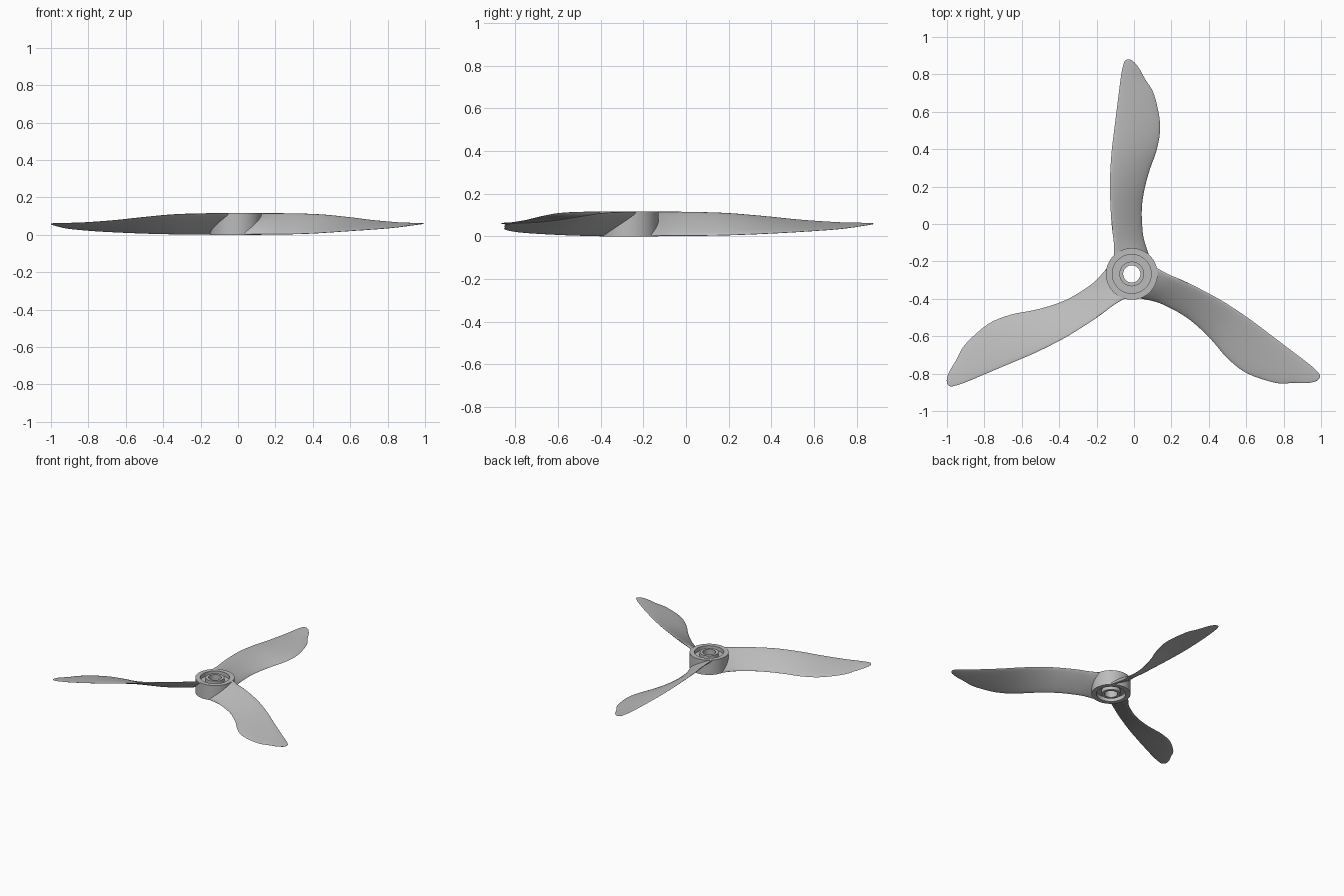
import bpy, math
from mathutils import Matrix, Vector

cube = bpy.data.objects.get("Cube")
if cube:
    bpy.data.objects.remove(cube)

CENTRE = Vector((-0.012, -0.267, 0))
HEIGHT = 0.115
HUB_R = 0.138

metal = bpy.data.materials.new("plain grey")
metal.use_nodes = True
grey = (0.5, 0.5, 0.5, 1)
metal.diffuse_color = grey
metal.node_tree.nodes["Principled BSDF"].inputs["Base Color"].default_value = grey


def add_part(name, verts, faces, angle):
    mesh = bpy.data.meshes.new(name)
    mesh.from_pydata(verts, [], faces)
    mesh.materials.append(metal)
    part = bpy.data.objects.new(name, mesh)
    bpy.context.collection.objects.link(part)
    part.location = CENTRE
    bpy.ops.object.select_all(action="DESELECT")
    part.select_set(True)
    bpy.context.view_layer.objects.active = part
    bpy.ops.object.mode_set(mode="EDIT")
    bpy.ops.mesh.select_all(action="SELECT")
    bpy.ops.mesh.normals_make_consistent(inside=False)
    bpy.ops.object.mode_set(mode="OBJECT")
    bpy.ops.object.shade_smooth_by_angle(angle=math.radians(angle))
    return part


# Hub: turned ring with a groove in both ends and a through bore
def make_hub(steps=72, groove=0.03):
    half = [(0.046, 0), (0.066, 0), (0.066, groove), (0.104, groove),
            (0.104, 0), (HUB_R, 0)]
    profile = half + [(r, HEIGHT - z) for r, z in reversed(half)]
    n = len(profile)
    verts = [(r * math.cos(2 * math.pi * i / steps),
              r * math.sin(2 * math.pi * i / steps), z)
             for i in range(steps) for r, z in profile]
    faces = [(i * n + j, i * n + (j + 1) % n,
              (i + 1) % steps * n + (j + 1) % n, (i + 1) % steps * n + j)
             for i in range(steps) for j in range(n)]
    add_part("hub", verts, faces, 35)


# Blade stations: radius, high edge x, low edge x, high z, low z, thickness
STATIONS = [
    (0.125, -0.095, 0.098, 0.112, 0.003, 0.040),
    (0.19, -0.096, 0.066, 0.113, 0.003, 0.032),
    (0.27, -0.108, 0.055, 0.113, 0.003, 0.028),
    (0.37, -0.114, 0.055, 0.111, 0.004, 0.026),
    (0.47, -0.117, 0.072, 0.107, 0.006, 0.024),
    (0.56, -0.114, 0.097, 0.100, 0.009, 0.022),
    (0.67, -0.106, 0.135, 0.090, 0.014, 0.020),
    (0.80, -0.090, 0.152, 0.077, 0.021, 0.017),
    (0.96, -0.070, 0.119, 0.066, 0.032, 0.013),
    (1.04, -0.060, 0.072, 0.063, 0.041, 0.011),
    (1.10, -0.050, 0.039, 0.062, 0.050, 0.008),
    (1.137, -0.038, 0.008, 0.061, 0.056, 0.005),
    (1.147, -0.024, -0.014, 0.060, 0.058, 0.002),
]


def smooth_path(rows, sub=4):
    """Catmull-Rom interpolation through the stations."""
    out = []
    for i in range(len(rows) - 1):
        a, b, c, d = (rows[min(max(i + k, 0), len(rows) - 1)] for k in (-1, 0, 1, 2))
        for s in range(sub):
            t = s / sub
            out.append([q + 0.5 * t * (r - p + t * (2 * p - 5 * q + 4 * r - e
                        + t * (3 * (q - r) + e - p)))
                        for p, q, r, e in zip(a, b, c, d)])
    return out + [list(rows[-1])]


def blade_mesh(ring=28):
    verts, faces = [], []
    rows = smooth_path(STATIONS)
    for k, (rad, x0, x1, z0, z1, thick) in enumerate(rows):
        for j in range(ring):
            a = 2 * math.pi * j / ring
            t = 0.5 - 0.5 * math.cos(a)
            x = x0 + (x1 - x0) * t
            z = z0 + (z1 - z0) * t + 0.5 * thick * math.sin(a)
            # The root section wraps round the hub wall
            wrap = max(0, 1 - k / 8)
            y = rad - wrap * (0.125 - math.sqrt(0.125 ** 2 - min(abs(x), 0.11) ** 2))
            verts.append((x, y, min(max(z, 0.0), HEIGHT)))
    for k in range(len(rows) - 1):
        for j in range(ring):
            m = (j + 1) % ring
            faces.append((k * ring + j, k * ring + m,
                          (k + 1) * ring + m, (k + 1) * ring + j))
    last = (len(rows) - 1) * ring
    faces += [tuple(range(ring)), tuple(range(last, last + ring))]
    return verts, faces


make_hub()
blade_verts, blade_faces = blade_mesh()
for number, name in enumerate(("back_blade", "right_blade", "left_blade")):
    turn = Matrix.Rotation(number * math.tau / 3, 3, "Z")
    add_part(name, [turn @ Vector(v) for v in blade_verts], blade_faces, 50)
